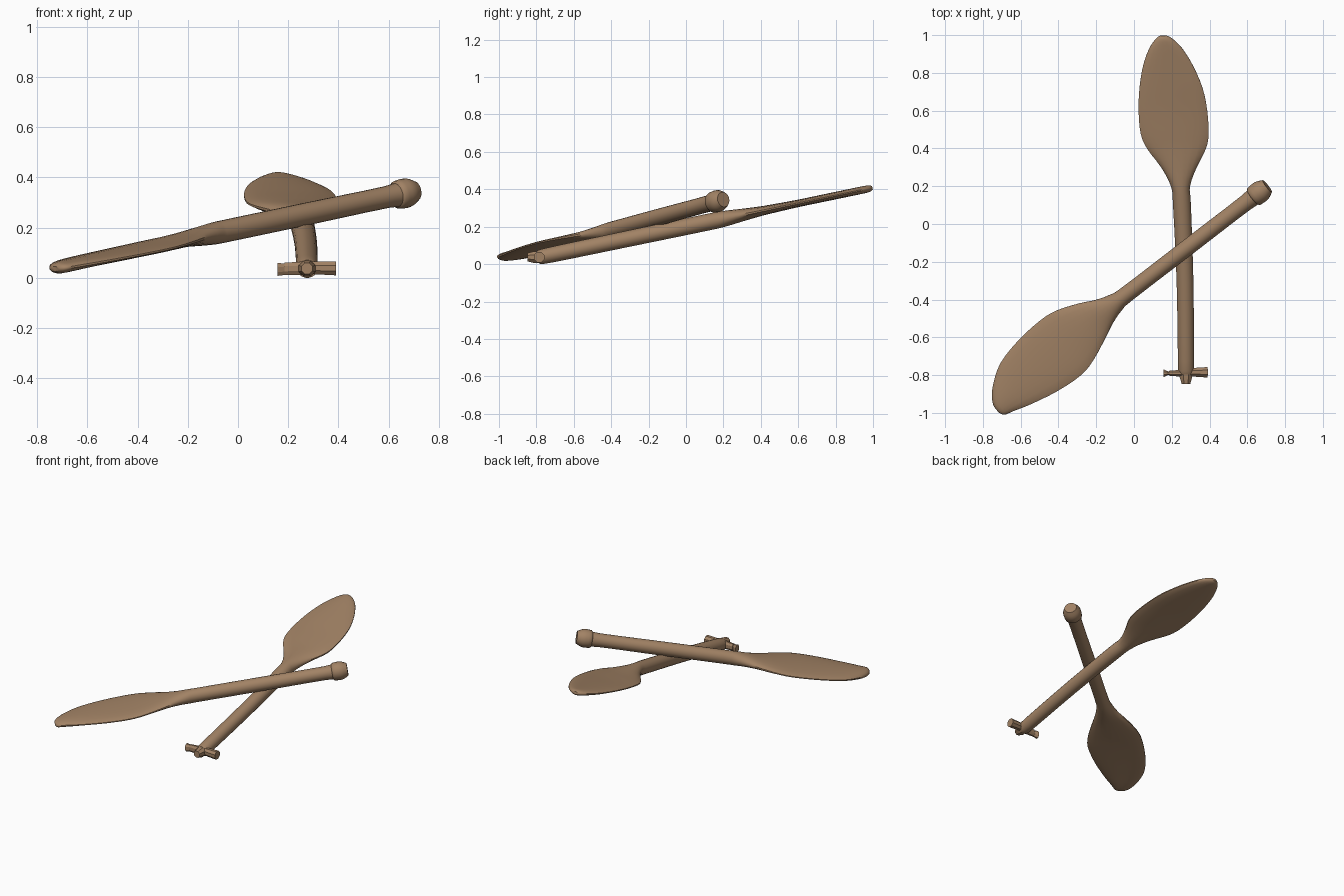
import bpy, bmesh, math
from mathutils import Vector

cube = bpy.data.objects.get("Cube")
if cube:
    bpy.data.objects.remove(cube)

wood = bpy.data.materials.new("brown wood")
colour = (0.36, 0.225, 0.13, 1)
wood.diffuse_color = colour
wood.use_nodes = True
wood.node_tree.nodes["Principled BSDF"].inputs["Base Color"].default_value = colour


def refine(stations, steps):
    """Smoothly interpolate the stations (Catmull-Rom)."""
    pts = [Vector(p) for p in stations]
    out = []
    for i in range(len(pts) - 1):
        p0, p1, p2, p3 = pts[max(i - 1, 0)], pts[i], pts[i + 1], pts[min(i + 2, len(pts) - 1)]
        for k in range(steps):
            t = k / steps
            out.append(0.5 * (2 * p1 + (p2 - p0) * t + (2 * p0 - 5 * p1 + 4 * p2 - p3) * t * t
                              + (3 * p1 - p0 - 3 * p2 + p3) * t ** 3))
    return out + [pts[-1]]


def loft(name, origin, along, stations, sides=20, steps=3, angle=40):
    """Skin oval rings given as (distance, side offset, half width, half thickness)."""
    origin, along = Vector(origin), Vector(along)
    side = along.cross(Vector((0, 0, 1))).normalized()
    up = side.cross(along).normalized()
    bm = bmesh.new()
    rings = []
    for s, o, w, h in refine(stations, steps):
        ring = []
        for k in range(sides):
            a = math.tau * (k + 0.5) / sides
            ring.append(bm.verts.new(origin + along * s + side * (o + w * math.cos(a)) + up * h * math.sin(a)))
        rings.append(ring)
    for r, q in zip(rings, rings[1:]):
        for k in range(sides):
            j = (k + 1) % sides
            bm.faces.new((r[k], r[j], q[j], q[k]))
    bm.faces.new(rings[0])
    bm.faces.new(rings[-1])
    bmesh.ops.recalc_face_normals(bm, faces=bm.faces)
    mesh = bpy.data.meshes.new(name)
    bm.to_mesh(mesh)
    bm.free()
    mesh.materials.append(wood)
    obj = bpy.data.objects.new(name, mesh)
    bpy.context.collection.objects.link(obj)
    bpy.ops.object.select_all(action='DESELECT')
    obj.select_set(True)
    bpy.context.view_layer.objects.active = obj
    bpy.ops.object.shade_smooth_by_angle(angle=math.radians(angle))
    return obj


# Paddle with a round knob, lying on top
loft("knob_paddle", (0, -0.342, 0.197), (0.793, 0.609, 0.167), [
    (-0.967, 0.062, 0.025, 0.010), (-0.95, 0.058, 0.055, 0.021), (-0.9, 0.037, 0.09, 0.024),
    (-0.8, 0.018, 0.138, 0.022), (-0.65, 0.014, 0.172, 0.020), (-0.5, 0.012, 0.183, 0.020),
    (-0.4, 0.005, 0.166, 0.022), (-0.28, 0, 0.117, 0.028), (-0.2, 0, 0.078, 0.037),
    (-0.12, 0, 0.052, 0.044), (-0.04, 0, 0.044, 0.045), (0.35, 0, 0.044, 0.045),
    (0.75, 0, 0.044, 0.044), (0.8, 0, 0.056, 0.056), (0.85, 0, 0.058, 0.058),
    (0.89, 0, 0.040, 0.040)])

# Paddle with a crossbar grip, lying beneath
loft("grip_paddle", (0, 0, 0.2), (0, 1, 0.208), [
    (-0.79, 0.276, 0.040, 0.036), (-0.72, 0.275, 0.043, 0.042), (-0.3, 0.270, 0.045, 0.044),
    (0.1, 0.254, 0.048, 0.045), (0.2, 0.246, 0.051, 0.043), (0.3, 0.238, 0.095, 0.034),
    (0.4, 0.225, 0.158, 0.026), (0.48, 0.215, 0.182, 0.023), (0.6, 0.206, 0.184, 0.020),
    (0.72, 0.196, 0.169, 0.020), (0.84, 0.180, 0.133, 0.020), (0.93, 0.168, 0.088, 0.020),
    (0.98, 0.160, 0.045, 0.018), (0.997, 0.156, 0.018, 0.009)])

# Grip: end stub, two crossbar arms and a pinched end cap
loft("grip_stub", (0.275, -0.79, 0.037), (0, -1, 0), [
    (-0.03, 0, 0.036, 0.034), (0.02, 0, 0.036, 0.034), (0.058, 0, 0.024, 0.024)], 8, 1, 20)
loft("left_grip_arm", (0.275, -0.785, 0.040), (1, 0, -0.02), [
    (0, 0, 0.022, 0.026), (0.115, 0, 0.030, 0.030)], 8, 1, 20)
loft("right_grip_arm", (0.275, -0.79, 0.038), (-1, 0, -0.02), [
    (0, 0, 0.022, 0.030), (0.09, 0, 0.014, 0.026)], 8, 1, 20)
loft("right_grip_cap", (0.275, -0.79, 0.036), (-1, 0, -0.02), [
    (0.085, 0, 0.006, 0.024), (0.118, 0, 0.022, 0.028)], 8, 1, 20)
